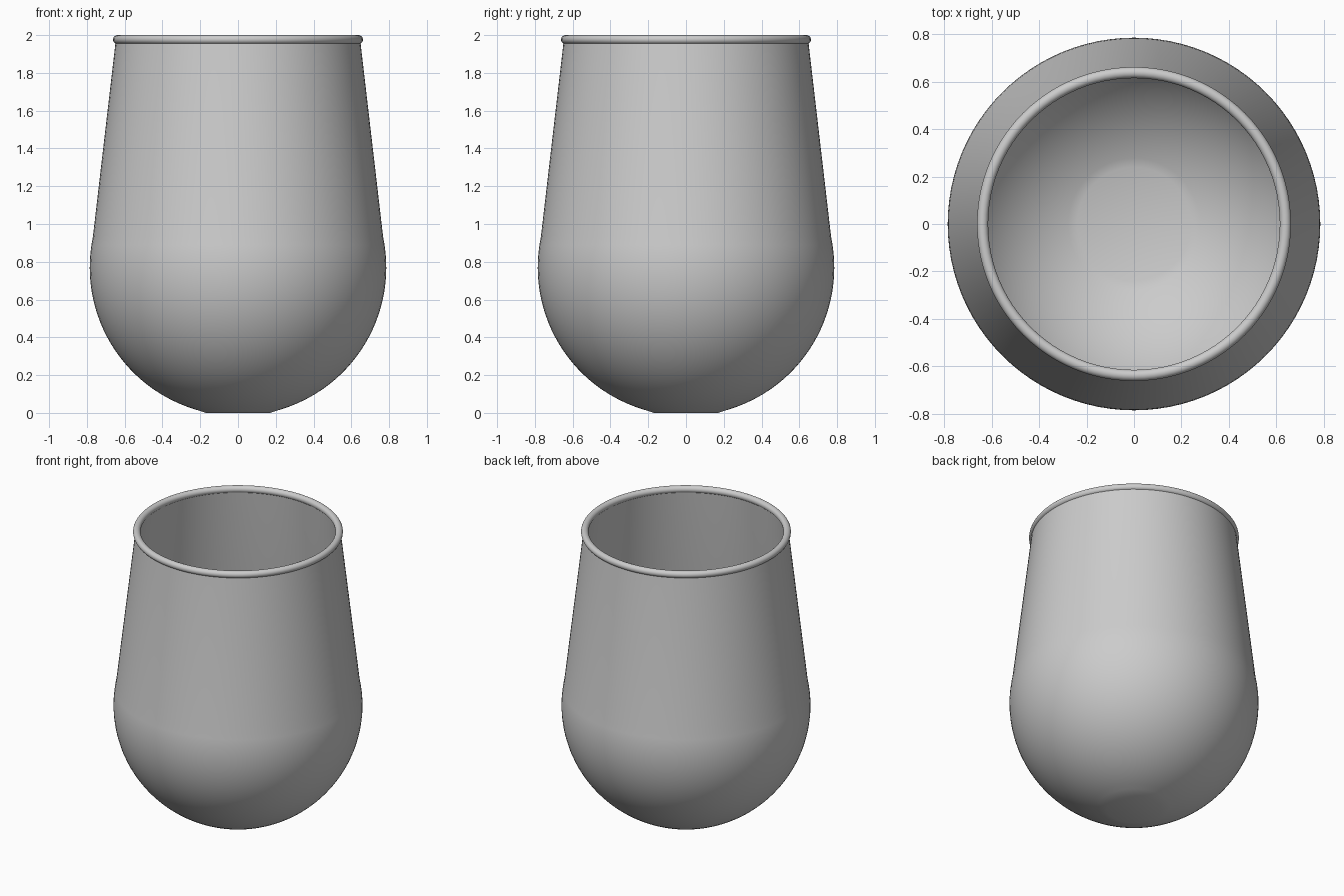
import bpy, bmesh
from math import sin, cos, pi, sqrt, radians, asin

if "Cube" in bpy.data.objects:
    bpy.data.objects.remove(bpy.data.objects["Cube"])

SEGMENTS = 96
BOWL_Z, BOWL_R = 0.77, 0.785    # centre and radius of the round bowl
WALL = 0.025

grey = bpy.data.materials.new("neutral grey")
grey.use_nodes = True
colour = (0.6, 0.6, 0.6, 1)
grey.diffuse_color = colour
grey.node_tree.nodes["Principled BSDF"].inputs["Base Color"].default_value = colour


def lathe(name, profile, closed=False):
    """Spin a (radius, height) profile around z."""
    bm = bmesh.new()
    verts = [bm.verts.new((r, 0, z)) for r, z in profile]
    pairs = list(zip(verts, verts[1:]))
    if closed:
        pairs.append((verts[-1], verts[0]))
    edges = [bm.edges.new(p) for p in pairs]
    bmesh.ops.spin(bm, geom=verts + edges, cent=(0, 0, 0), axis=(0, 0, 1),
                   angle=2 * pi, steps=SEGMENTS, use_merge=True)
    bmesh.ops.remove_doubles(bm, verts=bm.verts, dist=0.0005)
    bmesh.ops.recalc_face_normals(bm, faces=bm.faces)
    mesh = bpy.data.meshes.new(name)
    bm.to_mesh(mesh)
    bm.free()
    mesh.materials.append(grey)
    obj = bpy.data.objects.new(name, mesh)
    bpy.context.collection.objects.link(obj)
    bpy.ops.object.select_all(action="DESELECT")
    obj.select_set(True)
    bpy.context.view_layer.objects.active = obj
    bpy.ops.object.shade_smooth_by_angle(angle=radians(25))
    return obj


def bowl_arc(radius, start_r, end_z, steps=28):
    """Arc of the bowl from a small base radius up to a height."""
    a0 = -pi / 2 + asin(start_r / radius)
    a1 = asin((end_z - BOWL_Z) / radius)
    angles = [a0 + (a1 - a0) * i / steps for i in range(steps + 1)]
    return [(radius * cos(a), BOWL_Z + radius * sin(a)) for a in angles]


# Cup: bevelled foot, round bowl and tapered wall, outside then inside
outside = [(0, 0), (0.17, 0)] + bowl_arc(BOWL_R, 0.226, 0.93) + [(0.648, 1.965)]
inside = [(0.648 - WALL, 1.965)] + bowl_arc(BOWL_R - WALL, 0.24, 0.93)[::-1]
inside.append((0, inside[-1][1]))
lathe("cup_body", outside + inside)

# Rolled rim
RIM_R, RIM_T = 0.638, 0.0235
rim = [(RIM_R + RIM_T * cos(2 * pi * i / 20), 2 - RIM_T + RIM_T * sin(2 * pi * i / 20))
       for i in range(20)]
lathe("rolled_rim", rim, closed=True)
